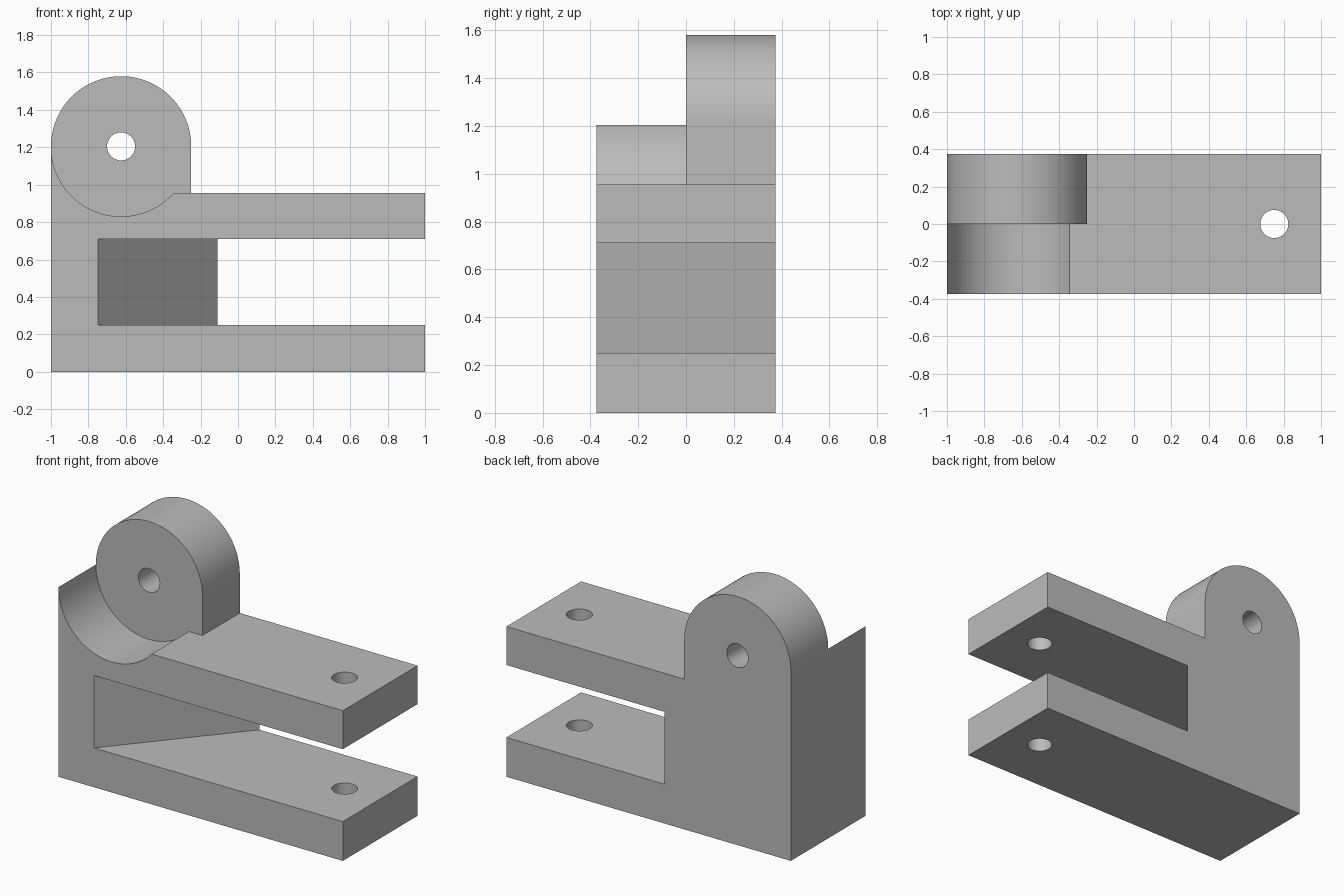
import bpy, bmesh
from math import cos, sin, pi, asin, radians
from mathutils import Vector

if "Cube" in bpy.data.objects:
    bpy.data.objects.remove(bpy.data.objects["Cube"])

grey = bpy.data.materials.new("plain grey")
grey.use_nodes = True
grey.diffuse_color = (0.5, 0.5, 0.5, 1)
grey.node_tree.nodes["Principled BSDF"].inputs["Base Color"].default_value = grey.diffuse_color

D = 0.375                # half depth, also the eye radius
EYE = (-0.625, 1.205)    # eye centre in x, z
ARM_TOP = 0.955


def arc(cx, cy, r, start, end, n):
    return [(cx + r * cos(start + (end - start) * i / n),
             cy + r * sin(start + (end - start) * i / n)) for i in range(n + 1)]


def prism(name, outline, axis, low, high):
    """Extrude a closed outline along y (outline in x, z) or z (outline in x, y)."""
    bm = bmesh.new()
    put = (lambda a, b: (a, low, b)) if axis == "y" else (lambda a, b: (a, b, low))
    face = bm.faces.new([bm.verts.new(put(a, b)) for a, b in outline])
    moved = bmesh.ops.extrude_face_region(bm, geom=[face])["geom"]
    step = Vector((0, high - low, 0)) if axis == "y" else Vector((0, 0, high - low))
    bmesh.ops.translate(bm, vec=step, verts=[v for v in moved if isinstance(v, bmesh.types.BMVert)])
    bmesh.ops.recalc_face_normals(bm, faces=bm.faces)
    mesh = bpy.data.meshes.new(name)
    bm.to_mesh(mesh)
    bm.free()
    mesh.materials.append(grey)
    obj = bpy.data.objects.new(name, mesh)
    bpy.context.collection.objects.link(obj)
    return obj


def combine(target, tool, operation):
    mod = target.modifiers.new(operation, "BOOLEAN")
    mod.operation, mod.solver, mod.object = operation, "EXACT", tool
    bpy.ops.object.select_all(action="DESELECT")
    target.select_set(True)
    bpy.context.view_layer.objects.active = target
    bpy.ops.object.modifier_apply(modifier=mod.name)
    bpy.data.objects.remove(tool)


# Front half: block with a scooped seat around the eye
dip = asin((ARM_TOP - EYE[1]) / D)
front = [(-1, 0), (1, 0), (1, ARM_TOP)] + arc(*EYE, D, dip, -pi, 40)
bracket = prism("bracket", front, "y", -D, 0)

# Back half: block rising into the rounded eye
back = [(-1, 0), (1, 0), (1, ARM_TOP), (EYE[0] + D, ARM_TOP)] + arc(*EYE, D, 0, pi, 48)
combine(bracket, prism("back_half", back, "y", 0, D), "UNION")

# Slot between the arms, ending in a slanted wall
slot = [(-0.771, -0.4), (1.1, -0.4), (1.1, 0.4), (-0.089, 0.4)]
combine(bracket, prism("slot_cutter", slot, "z", 0.25, 0.71), "DIFFERENCE")

# Pin holes through the arms and the eye
hole = arc(0.75, 0, 0.075, 0, 2 * pi, 40)[:-1]
combine(bracket, prism("arm_hole_cutter", hole, "z", -0.1, 1.1), "DIFFERENCE")
hole = arc(*EYE, 0.075, 0, 2 * pi, 40)[:-1]
combine(bracket, prism("eye_hole_cutter", hole, "y", -0.1, 0.5), "DIFFERENCE")

bpy.ops.object.shade_smooth_by_angle(angle=radians(30))
